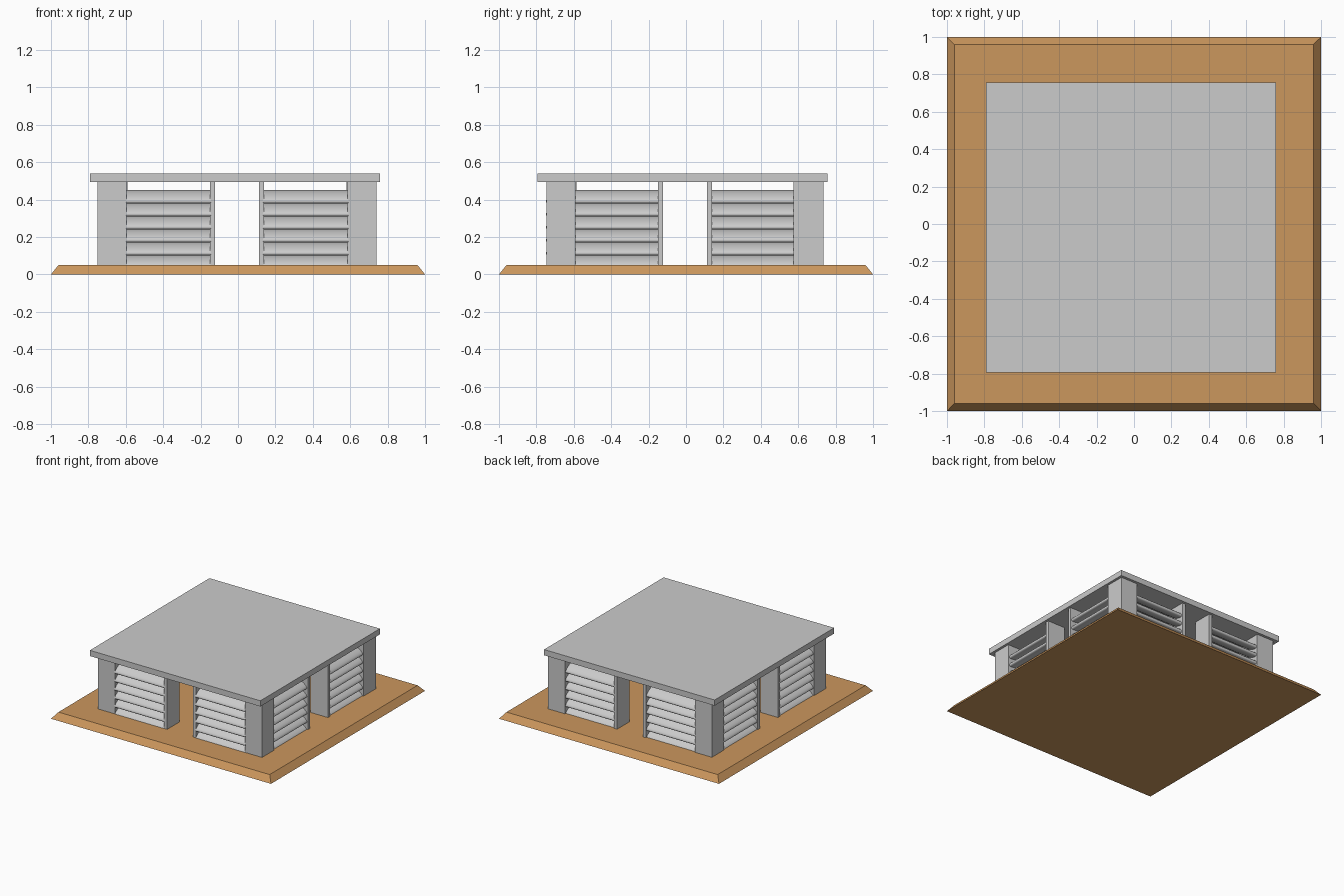
import bpy, bmesh
from math import sin, cos, pi, radians

if "Cube" in bpy.data.objects:
    bpy.data.objects.remove(bpy.data.objects["Cube"])


def mesh_object(name, bm):
    bmesh.ops.recalc_face_normals(bm, faces=bm.faces)
    me = bpy.data.meshes.new(name)
    bm.to_mesh(me)
    bm.free()
    ob = bpy.data.objects.new(name, me)
    bpy.context.collection.objects.link(ob)
    return ob


def loft(name, rings):
    """Skin a list of closed rings and cap both ends."""
    bm = bmesh.new()
    vs = [[bm.verts.new(p) for p in r] for r in rings]
    n = len(rings[0])
    for a, b in zip(vs, vs[1:]):
        for i in range(n):
            bm.faces.new((a[i], a[(i + 1) % n], b[(i + 1) % n], b[i]))
    bm.faces.new(vs[0])
    bm.faces.new(vs[-1])
    return mesh_object(name, bm)


def box(name, x, y, z):
    ring = [(x[0], y[0]), (x[1], y[0]), (x[1], y[1]), (x[0], y[1])]
    return loft(name, [[(px, py, pz) for px, py in ring] for pz in z])


# sandy base with sloped rim
sand = bpy.data.materials.new("sand")
sand.diffuse_color = (0.6, 0.31, 0.11, 1)
sand.use_nodes = True
sand.node_tree.nodes["Principled BSDF"].inputs["Base Color"].default_value = sand.diffuse_color
base = loft("ground_base", [[(-h, -h, z), (h, -h, z), (h, h, z), (-h, h, z)]
                            for h, z in ((1, 0), (0.98, 0.025), (0.96, 0.05))])
base.data.materials.append(sand)

# flat roof slab
box("roof_slab", (-0.79, 0.76), (-0.795, 0.757), (0.493, 0.54))

# corner columns
Z = (0.04, 0.5)
X0, X1, Y0, Y1 = -0.75, 0.74, -0.745, 0.735
for xn, xr in (("left", (X0, -0.595)), ("right", (0.585, X1))):
    for yn, yr in (("front", (Y0, -0.59)), ("back", (0.575, Y1))):
        box(f"column_{yn}_{xn}", xr, yr, Z)

# thin jambs either side of each doorway
JAMBS = ((-0.15, -0.122), (0.112, 0.14))
for i, r in enumerate(JAMBS):
    for n, d in (("front", (Y0, Y0 + 0.16)), ("back", (Y1 - 0.16, Y1))):
        box(f"jamb_{n}_{i}", r, d, Z)
    for n, d in (("left", (X0, X0 + 0.16)), ("right", (X1 - 0.16, X1))):
        box(f"jamb_{n}_{i}", d, r, Z)


def slat(name, axis, span, outer, sign, zc):
    """Tilted oval louvre; outer edge at 'outer', dropping outward along 'sign'."""
    a, b, t = 0.068, 0.023, radians(25)
    depth = ((a * cos(t)) ** 2 + (b * sin(t)) ** 2) ** 0.5
    centre = outer - sign * depth
    rings = []
    for s in span:
        ring = []
        for i in range(20):
            u, v = a * cos(2 * pi * i / 20), b * sin(2 * pi * i / 20)
            d = centre + sign * (u * cos(t) + v * sin(t))
            z = zc - u * sin(t) + v * cos(t)
            ring.append((s, d, z) if axis == "x" else (d, s, z))
        rings.append(ring)
    ob = loft(name, rings)
    for p in ob.data.polygons:
        p.use_smooth = len(p.vertices) == 4
    return ob


# louvred panels: two per wall, six slats each
for wall, axis, outer, sign in (("front", "x", -0.75, -1), ("back", "x", 0.728, 1),
                                ("left", "y", -0.745, -1), ("right", "y", 0.732, 1)):
    for side, span in (("a", (-0.6, -0.145)), ("b", (0.135, 0.59))):
        for k in range(6):
            slat(f"slat_{wall}_{side}_{k}", axis, span, outer, sign, 0.0675 + k * 0.0695)
